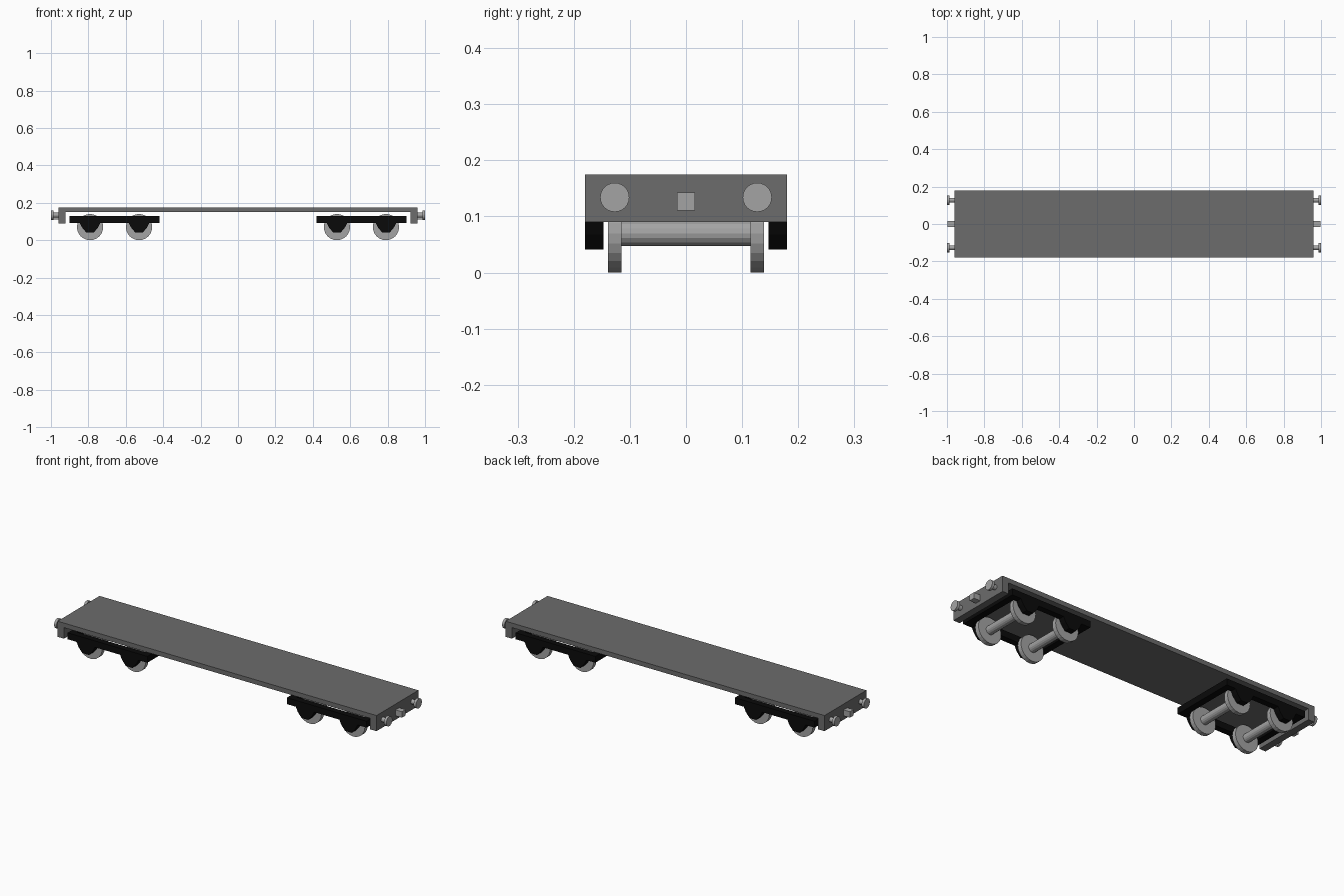
import bpy, bmesh, math
from mathutils import Matrix, Vector

if "Cube" in bpy.data.objects:
    bpy.data.objects.remove(bpy.data.objects["Cube"])


def material(name, v):
    m = bpy.data.materials.new(name)
    m.diffuse_color = (v, v, v, 1)
    m.use_nodes = True
    m.node_tree.nodes["Principled BSDF"].inputs["Base Color"].default_value = m.diffuse_color
    return m


GREY = material("deck grey", 0.15)
STEEL = material("light steel", 0.37)
BLACK = material("frame black", 0.003)


def finish(name, bm, mat):
    bmesh.ops.recalc_face_normals(bm, faces=bm.faces)
    me = bpy.data.meshes.new(name)
    bm.to_mesh(me)
    bm.free()
    me.materials.append(mat)
    ob = bpy.data.objects.new(name, me)
    bpy.context.collection.objects.link(ob)
    return ob


def add_box(bm, lo, hi):
    lo, hi = Vector(lo), Vector(hi)
    bmesh.ops.create_cube(bm, size=1, matrix=Matrix.Translation((lo + hi) / 2)
                          @ Matrix.Diagonal((*(hi - lo), 1)))


def add_cyl(bm, centre, r, length, axis, sides=16):
    rot = Matrix.Rotation(math.pi / 2, 4, 'X' if axis == 'Y' else 'Y')
    bmesh.ops.create_cone(bm, cap_ends=True, segments=sides, radius1=r, radius2=r,
                          depth=length, matrix=Matrix.Translation(centre) @ rot)


def add_profile(bm, pts, y0, y1):
    # side outline in x-z, extruded along y
    f = bm.faces.new([bm.verts.new((x, y0, z)) for x, z in pts])
    ext = bmesh.ops.extrude_face_region(bm, geom=[f])
    verts = [v for v in ext["geom"] if isinstance(v, bmesh.types.BMVert)]
    bmesh.ops.translate(bm, verts=verts, vec=(0, y1 - y0, 0))


# deck with a downturned beam at each end, one profile across the full width
bm = bmesh.new()
add_profile(bm, [(-0.96, 0.09), (-0.922, 0.09), (-0.922, 0.15), (0.922, 0.15),
                 (0.922, 0.09), (0.96, 0.09), (0.96, 0.175), (-0.96, 0.175)], -0.18, 0.18)
finish("deck", bm, GREY)

AXLES = (-0.131, 0.131)
for s, end in ((-1, "left"), (1, "right")):
    cx = s * 0.66

    # bogie frame: side frames with tapered axle guards, joined by end bars
    bm = bmesh.new()
    pts = [(cx - 0.24, 0.128), (cx - 0.24, 0.093)]
    for a in AXLES:
        pts += [(cx + a + dx, z) for dx, z in
                ((-0.055, 0.093), (-0.043, 0.068), (-0.02, 0.041),
                 (0.02, 0.041), (0.043, 0.068), (0.055, 0.093))]
    pts += [(cx + 0.24, 0.093), (cx + 0.24, 0.128)]
    for side in (-1, 1):
        add_profile(bm, pts, side * 0.147, side * 0.18)
        ex = cx + side * 0.222
        add_box(bm, (ex - 0.018, -0.147, 0.093), (ex + 0.018, 0.147, 0.128))
    finish(end + "_bogie_frame", bm, BLACK)

    # wheelsets
    for i, a in enumerate(AXLES):
        bm = bmesh.new()
        add_cyl(bm, (cx + a, 0, 0.07), 0.023, 0.23, 'Y')
        for side in (-1, 1):
            add_cyl(bm, (cx + a, side * 0.127, 0.07), 0.07, 0.024, 'Y', 24)
        finish(f"{end}_wheelset_{i + 1}", bm, STEEL)

    # buffers: stem and round head
    bm = bmesh.new()
    for side in (-1, 1):
        add_cyl(bm, (s * 0.971, side * 0.127, 0.134), 0.013, 0.03, 'X')
        add_cyl(bm, (s * 0.993, side * 0.127, 0.134), 0.026, 0.014, 'X', 24)
    finish(end + "_buffers", bm, STEEL)

    # coupler block
    bm = bmesh.new()
    x0, x1 = sorted((s * 0.955, s * 0.998))
    add_box(bm, (x0, -0.016, 0.111), (x1, 0.016, 0.143))
    finish(end + "_coupler", bm, STEEL)
